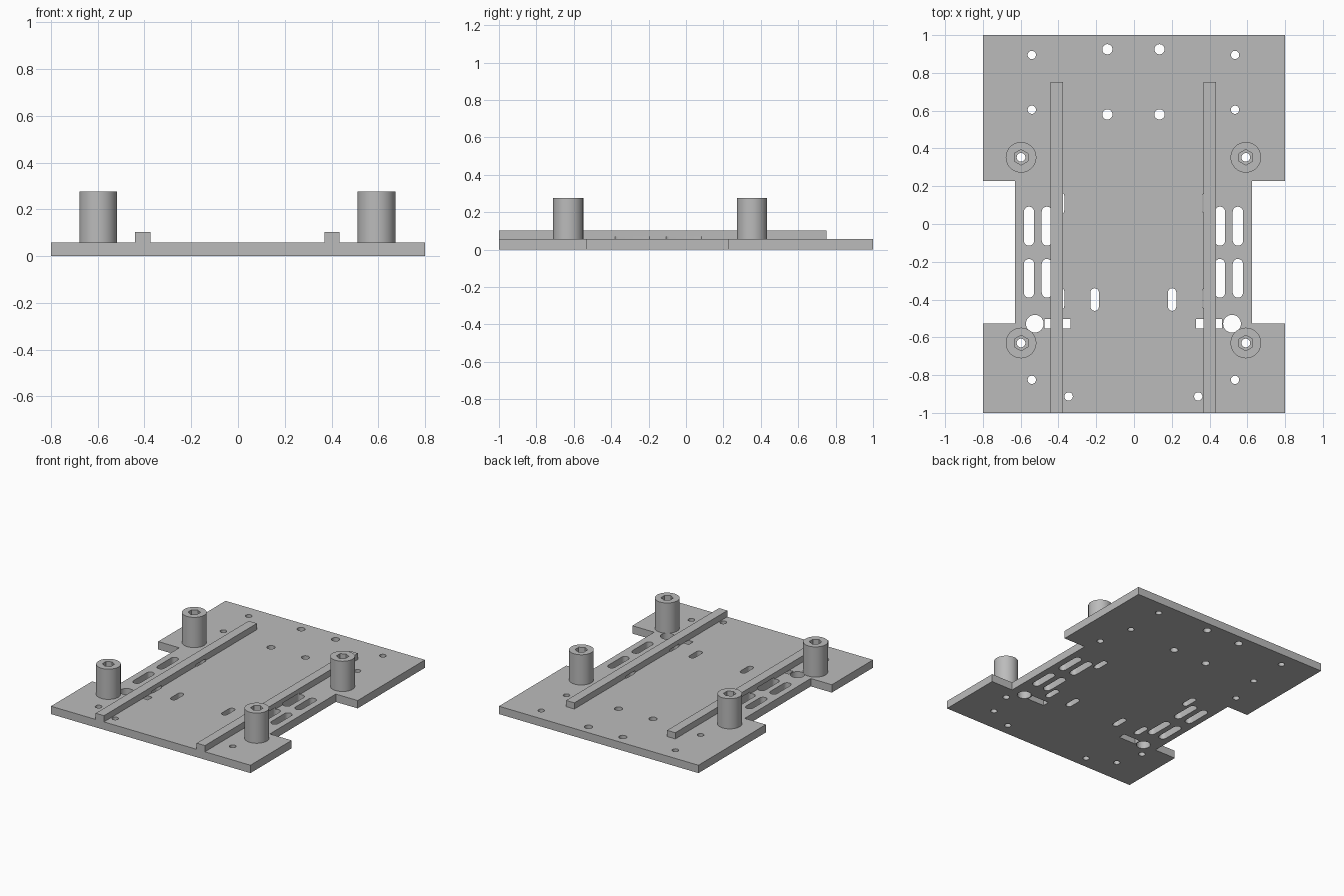
import bpy, bmesh
from math import pi, cos, sin

cube = bpy.data.objects.get("Cube")
if cube:
    bpy.data.objects.remove(cube)

MID = -0.003      # mirror line of the fittings
TOP = 0.057       # top of the plate
SIDES = (-1, 1)

grey = bpy.data.materials.new("plain grey")
grey.use_nodes = True
colour = (0.5, 0.5, 0.5, 1)
grey.diffuse_color = colour
grey.node_tree.nodes["Principled BSDF"].inputs["Base Color"].default_value = colour


def ring(x, y, r, n=32, turn=0.0):
    return [(x + r * cos(turn + 2 * pi * i / n), y + r * sin(turn + 2 * pi * i / n))
            for i in range(n)]


def box(x0, x1, y0, y1):
    return [(x0, y0), (x1, y0), (x1, y1), (x0, y1)]


def slot(x, y0, y1, w, n=10):
    r = w / 2
    arc = [(r * cos(pi * i / n), r * sin(pi * i / n)) for i in range(n + 1)]
    return ([(x + a, y1 - r + b) for a, b in arc] +
            [(x - a, y0 + r - b) for a, b in arc])


def prisms(name, pieces):
    """One object from a list of (outline, bottom, top) prisms."""
    bm = bmesh.new()
    for outline, z0, z1 in pieces:
        low = [bm.verts.new((x, y, z0)) for x, y in outline]
        high = [bm.verts.new((x, y, z1)) for x, y in outline]
        bm.faces.new(low[::-1])
        bm.faces.new(high)
        for i in range(len(low)):
            j = (i + 1) % len(low)
            bm.faces.new((low[i], low[j], high[j], high[i]))
    bmesh.ops.recalc_face_normals(bm, faces=bm.faces)
    mesh = bpy.data.meshes.new(name)
    bm.to_mesh(mesh)
    bm.free()
    mesh.materials.append(grey)
    ob = bpy.data.objects.new(name, mesh)
    bpy.context.collection.objects.link(ob)
    return ob


def finish(ob, cuts=()):
    """Cut the openings, then smooth the round walls."""
    bpy.ops.object.select_all(action="DESELECT")
    bpy.context.view_layer.objects.active = ob
    ob.select_set(True)
    for pieces in cuts:
        cutter = prisms("cutter", pieces)
        cutter.hide_render = True
        mod = ob.modifiers.new("openings", "BOOLEAN")
        mod.operation = "DIFFERENCE"
        mod.solver = "EXACT"
        mod.object = cutter
        bpy.ops.object.modifier_apply(modifier=mod.name)
        bpy.data.objects.remove(cutter)
    bpy.ops.object.shade_smooth_by_angle(angle=pi / 6)


# Openings, mirrored left and right
slots, bores, holes = [], [], []
for s in SIDES:
    for x, y0, y1, w in ((0.553, -0.39, -0.185, 0.055), (0.553, -0.115, 0.092, 0.055),
                         (0.458, -0.39, -0.185, 0.055), (0.458, -0.115, 0.092, 0.055),
                         (0.388, -0.455, -0.335, 0.044), (0.388, 0.05, 0.17, 0.044),
                         (0.205, -0.46, -0.34, 0.044)):
        slots.append((slot(MID + s * x, y0, y1, w), -0.1, 0.07))
    for y in (-0.63, 0.353):
        bores.append((ring(MID + s * 0.595, y, 0.023), -0.1, 0.4))
    for x, y, r in ((0.538, 0.895, 0.022), (0.538, 0.605, 0.022), (0.538, -0.825, 0.022),
                    (0.138, 0.925, 0.027), (0.138, 0.58, 0.027), (0.343, -0.913, 0.022),
                    (0.522, -0.528, 0.047)):
        holes.append((ring(MID + s * x, y, r), -0.1, 0.1))
    a, b = sorted((MID + s * 0.332, MID + s * 0.47))
    holes.append((box(a, b, -0.553, -0.502), -0.1, 0.1))

# Plate with a notch in each side
front, back, edge = -0.528, 0.228, 0.8
left, right = MID + 0.628, MID - 0.628
outline = [(-edge, -1), (edge, -1), (edge, front), (left, front), (left, back), (edge, back),
           (edge, 1), (-edge, 1), (-edge, back), (right, back), (right, front), (-edge, front)]
plate = prisms("base_plate", [(outline, 0, TOP)])
finish(plate, [slots + bores + holes])

# Rails and hollow posts with a hexagonal socket
for s, side in zip(SIDES, ("right", "left")):
    x = MID + s * 0.405
    rail = prisms(side + "_rail", [(box(x - 0.033, x + 0.033, -1, 0.752), TOP, 0.102)])
    finish(rail, [slots])
    for y, end in ((-0.63, "front"), (0.353, "back")):
        x = MID + s * 0.595
        post = prisms(f"{end}_{side}_post", [(ring(x, y, 0.081, 48), TOP, 0.276)])
        socket = [(ring(x, y, 0.041, 6, pi / 6), 0.2, 0.4)]
        finish(post, [bores, socket])
